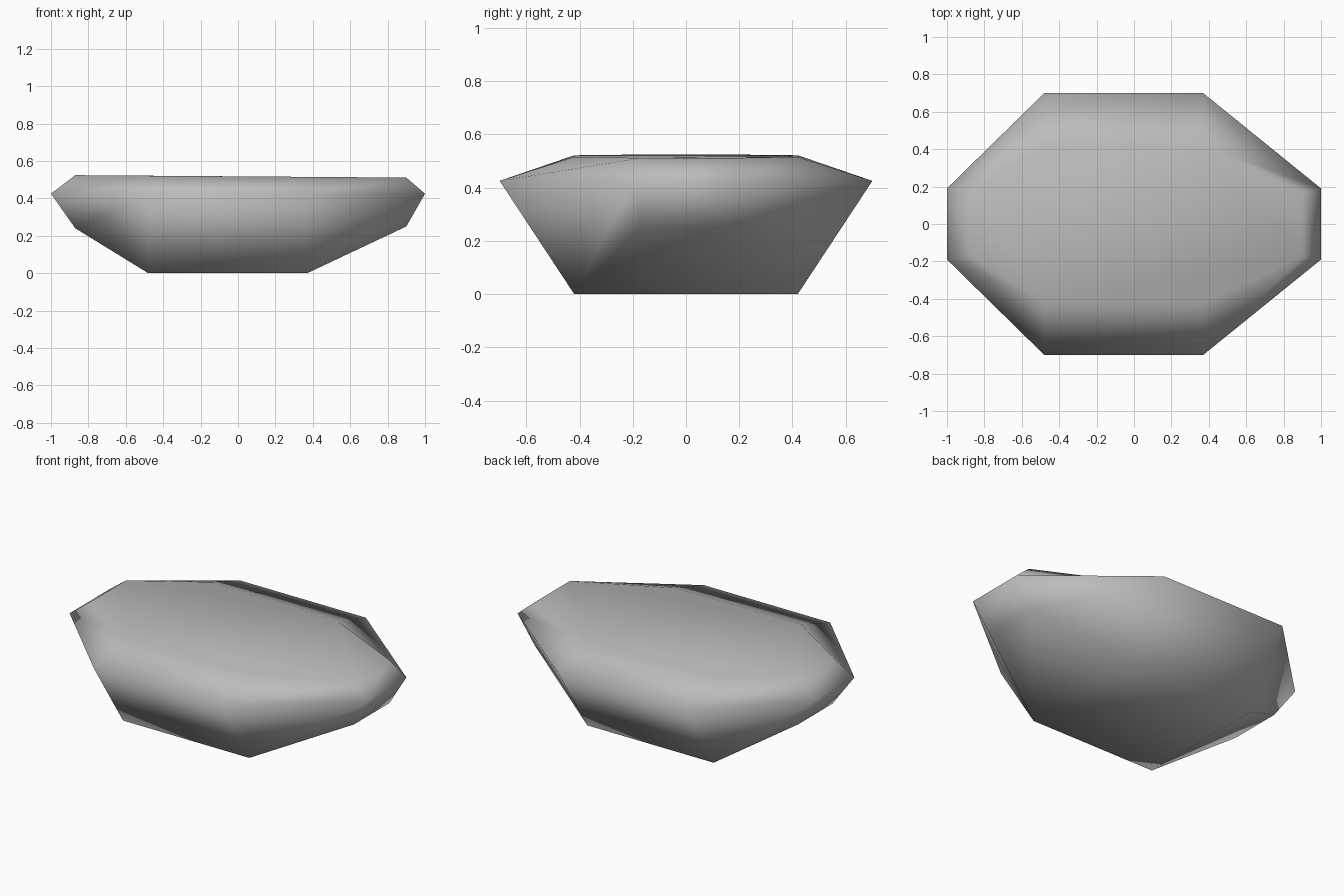
import bpy

if "Cube" in bpy.data.objects:
    bpy.data.objects.remove(bpy.data.objects["Cube"])

# Half outlines of each ring, left to right: (x, half-width y, z)
LOWER = [(-0.87, 0.165, 0.24), (-0.48, 0.42, 0.0), (0.37, 0.42, 0.0), (0.90, 0.17, 0.25)]
RIM = [(-1.0, 0.19, 0.425), (-0.48, 0.70, 0.425), (0.37, 0.70, 0.425), (1.0, 0.19, 0.425)]
UPPER = [(-0.87, 0.165, 0.524), (-0.48, 0.42, 0.521), (0.37, 0.42, 0.515), (0.90, 0.17, 0.511)]


def full_ring(half):
    """Mirror a half outline across y into a counter-clockwise octagon."""
    return [(x, -y, z) for x, y, z in half] + [(x, y, z) for x, y, z in reversed(half)]


verts = full_ring(LOWER) + full_ring(RIM) + full_ring(UPPER)
faces = []

# Side bands: undercut below the rim, bevel above it
for base in (0, 8):
    for i in range(8):
        j = (i + 1) % 8
        faces.append((base + i, base + j, base + 8 + j, base + 8 + i))

# Flat top
faces.append(tuple(range(16, 24)))

# Underside: flat resting face and two rising ends
faces += [(1, 6, 5, 2), (0, 7, 6, 1), (2, 5, 4, 3)]

mesh = bpy.data.meshes.new("rock")
mesh.from_pydata(verts, [], faces)
mesh.update()
for poly in mesh.polygons:
    poly.use_smooth = True

# Single stone colour
stone = bpy.data.materials.new("stone grey")
stone.diffuse_color = (0.5, 0.5, 0.5, 1.0)
stone.use_nodes = True
stone.node_tree.nodes["Principled BSDF"].inputs["Base Color"].default_value = stone.diffuse_color
mesh.materials.append(stone)

rock = bpy.data.objects.new("rock", mesh)
bpy.context.collection.objects.link(rock)
